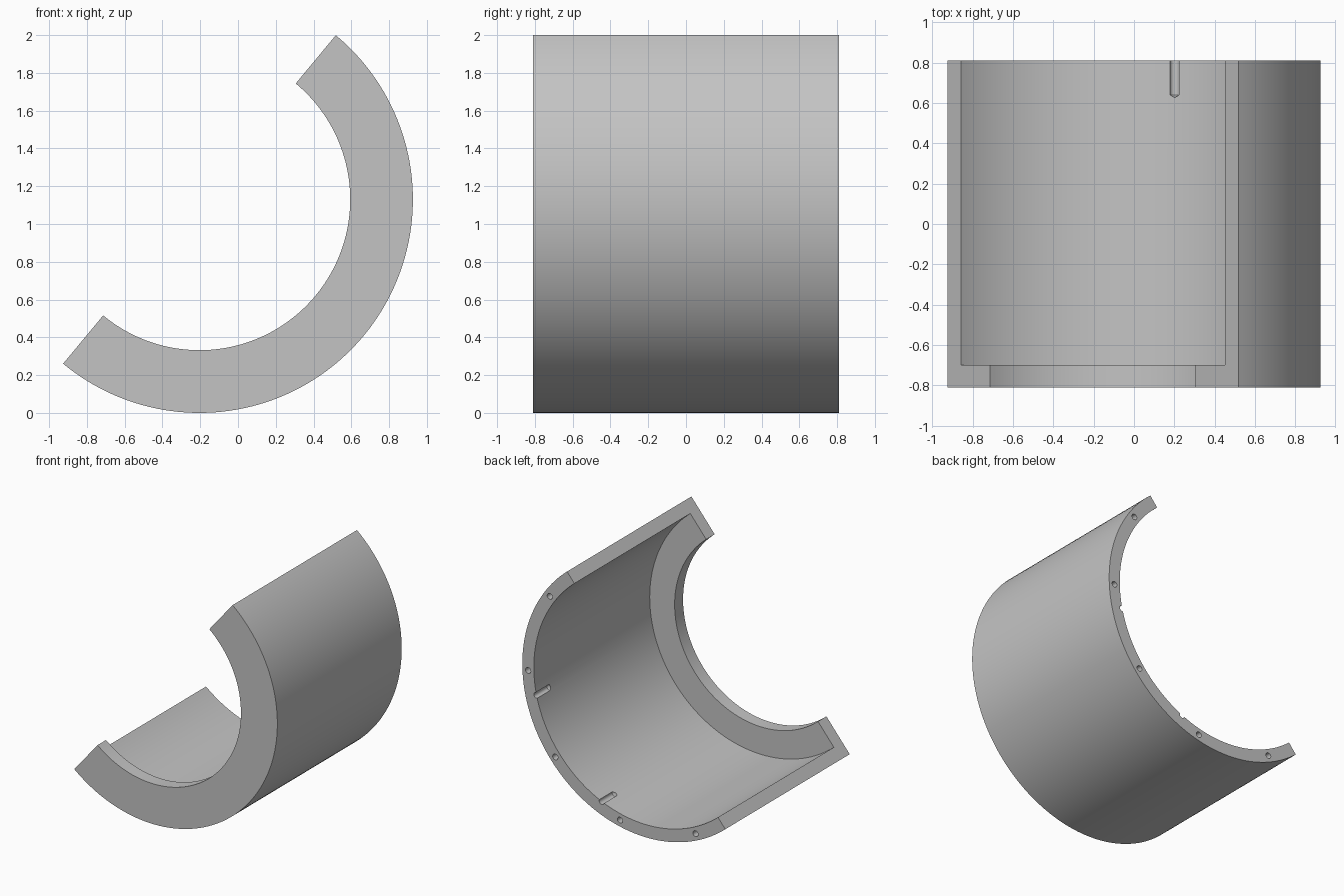
import bpy, bmesh
from math import radians, cos, sin
from mathutils import Matrix, Vector

cube = bpy.data.objects.get("Cube")
if cube:
    bpy.data.objects.remove(cube, do_unlink=True)

CENTRE = Vector((-0.204, 0, 1.13))
OUTER, INNER, LIP = 1.13, 1.025, 0.798
FRONT, LIP_BACK, BACK = -0.81, -0.70, 0.81
START = 50.3   # angle of the upper end face, the shell sweeps half a turn below it

grey = bpy.data.materials.new("plain grey")
grey.use_nodes = True
grey.diffuse_color = (0.55, 0.55, 0.55, 1)
grey.node_tree.nodes["Principled BSDF"].inputs["Base Color"].default_value = grey.diffuse_color


def make_object(name, bm):
    mesh = bpy.data.meshes.new(name)
    bm.to_mesh(mesh)
    bm.free()
    mesh.materials.append(grey)
    obj = bpy.data.objects.new(name, mesh)
    bpy.context.collection.objects.link(obj)
    return obj


# Half shell with inward front lip: L profile swept half a turn
bm = bmesh.new()
profile = [(LIP, FRONT), (OUTER, FRONT), (OUTER, BACK),
           (INNER, BACK), (INNER, LIP_BACK), (LIP, LIP_BACK)]
turn = Matrix.Rotation(radians(-START), 4, 'Y')
verts = [bm.verts.new(CENTRE + turn @ Vector((r, y, 0))) for r, y in profile]
edges = [bm.edges.new((v, verts[i - 1])) for i, v in enumerate(verts)]
bmesh.ops.spin(bm, geom=verts + edges, cent=CENTRE, axis=(0, 1, 0),
               angle=radians(180), steps=90)
bmesh.ops.holes_fill(bm, edges=[e for e in bm.edges if e.is_boundary], sides=0)
bmesh.ops.recalc_face_normals(bm, faces=bm.faces)
shell = make_object("half_shell", bm)


# Drills with pointed tips, entering from the back
def add_drill(bm, radius, below_start):
    a = radians(START - below_start)
    place = Matrix.Translation(CENTRE + Vector((radius * cos(a), 0.75, radius * sin(a))))
    place = place @ Matrix.Rotation(radians(90), 4, 'X')
    new = bmesh.ops.create_cone(bm, cap_ends=True, segments=24, radius1=0.024,
                                radius2=0.024, depth=0.22, matrix=place)["verts"]
    bm.normal_update()
    tip = [f for f in {f for v in new for f in v.link_faces} if f.normal.y < -0.9]
    bmesh.ops.poke(bm, faces=tip, offset=0.014)


bm = bmesh.new()
for i in range(5):                      # screw holes in the rim
    add_drill(bm, (OUTER + INNER) / 2, 15 + 37.5 * i)
for side in (-1, 1):                    # open grooves in the inner wall
    add_drill(bm, INNER, 90 + 27 * side)
drills = make_object("drill_cutter", bm)
drills.hide_render = True

cut = shell.modifiers.new("drilled holes", 'BOOLEAN')
cut.operation = 'DIFFERENCE'
cut.solver = 'EXACT'
cut.object = drills
bpy.ops.object.select_all(action='DESELECT')
shell.select_set(True)
bpy.context.view_layer.objects.active = shell
bpy.ops.object.modifier_apply(modifier=cut.name)
bpy.data.objects.remove(drills, do_unlink=True)
bpy.ops.object.shade_smooth_by_angle(angle=radians(25))
